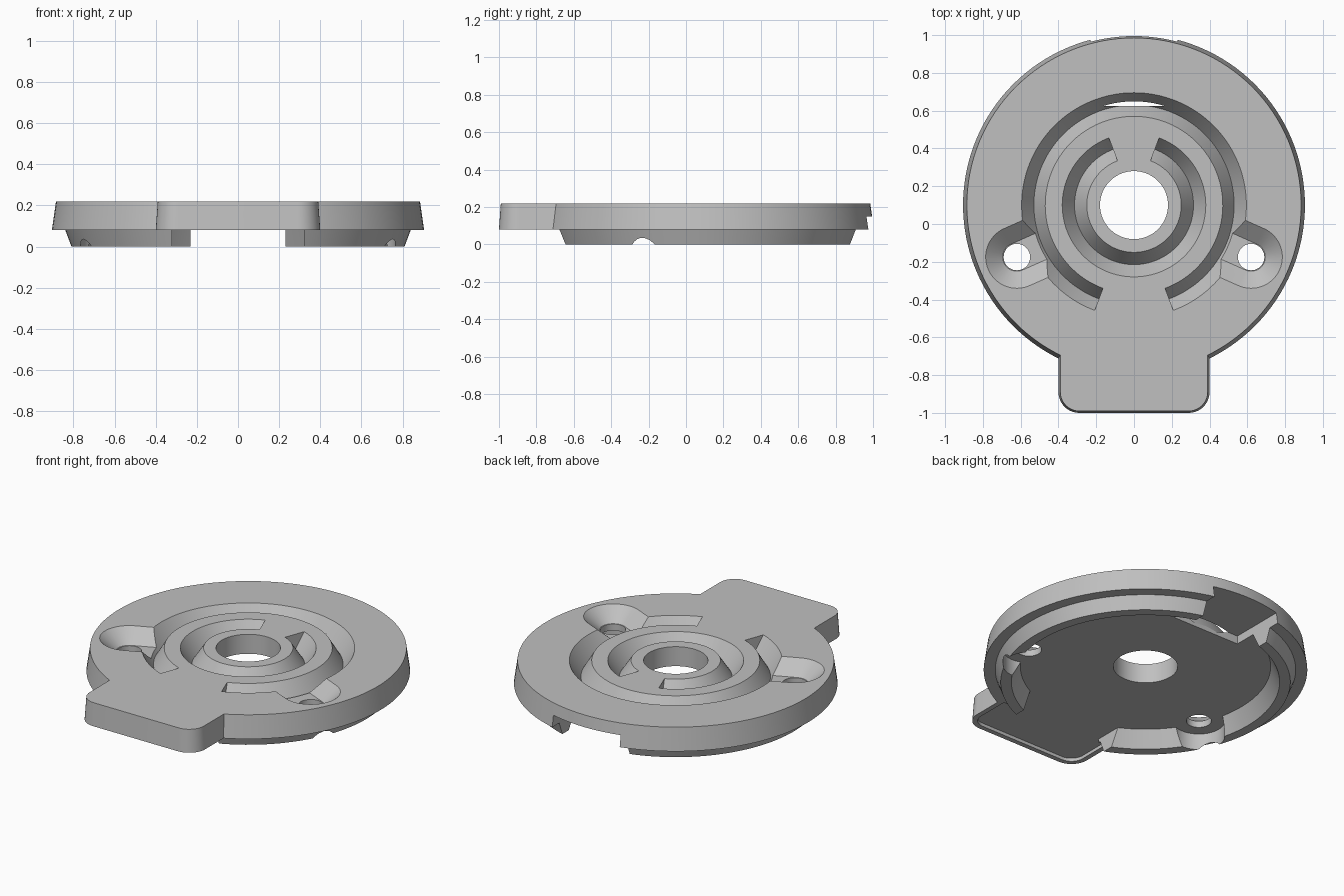
import bpy, bmesh
from math import sin, cos, pi, radians, atan2, hypot
from mathutils import Vector

cube = bpy.data.objects.get("Cube")
if cube:
    bpy.data.objects.remove(cube, do_unlink=True)

CY = 0.1          # centre of the round body on y
TOP = 0.22
FLOOR = 0.10      # underside of the plate

grey = bpy.data.materials.new("plain_grey")
grey.use_nodes = True
grey.diffuse_color = (0.53, 0.53, 0.53, 1)
grey.node_tree.nodes["Principled BSDF"].inputs["Base Color"].default_value = (0.53, 0.53, 0.53, 1)


def finish(name, bm):
    bmesh.ops.recalc_face_normals(bm, faces=bm.faces)
    mesh = bpy.data.meshes.new(name)
    bm.to_mesh(mesh)
    bm.free()
    mesh.materials.append(grey)
    ob = bpy.data.objects.new(name, mesh)
    bpy.context.collection.objects.link(ob)
    return ob


def lathe(name, profile, start=0.0, sweep=2 * pi, steps=128):
    """Turn a closed (radius, z) profile about the body axis, capping partial turns."""
    bm = bmesh.new()
    full = sweep > 2 * pi - 0.001
    rings = []
    for i in range(steps if full else steps + 1):
        a = start + sweep * i / steps
        rings.append([bm.verts.new((r * cos(a), CY + r * sin(a), z)) for r, z in profile])
    n = len(profile)
    for i in range(steps):
        a, b = rings[i], rings[(i + 1) % len(rings)]
        for j in range(n):
            k = (j + 1) % n
            bm.faces.new((a[j], a[k], b[k], b[j]))
    if not full:
        bm.faces.new(rings[0])
        bm.faces.new(rings[-1])
    return finish(name, bm)


def loft(name, low, high, z0, z1):
    """Solid between two matching outlines."""
    bm = bmesh.new()
    a = [bm.verts.new((x, y, z0)) for x, y in low]
    b = [bm.verts.new((x, y, z1)) for x, y in high]
    bm.faces.new(a)
    bm.faces.new(b)
    for i in range(len(a)):
        j = (i + 1) % len(a)
        bm.faces.new((a[i], a[j], b[j], b[i]))
    return finish(name, bm)


def circle(x, y, r, n=48):
    return [(x + r * cos(2 * pi * i / n), y + r * sin(2 * pi * i / n)) for i in range(n)]


def tab_outline(half, front, back, r):
    """Rectangle with its two front corners rounded."""
    pts = [(half, back), (-half, back)]
    for cx, first in ((-half + r, pi), (half - r, 1.5 * pi)):
        for i in range(11):
            a = first + pi / 2 * i / 10
            pts.append((cx + r * cos(a), front + r + r * sin(a)))
    return pts


def pocket_outline(x, y, r, reach):
    """Half circle round the screw hole with straight sides towards the body axis."""
    out = atan2(y - CY, x)
    pts = []
    for i in range(33):
        a = out - pi / 2 + pi * i / 32
        pts.append((x + r * cos(a), y + r * sin(a)))
    dx, dy = -cos(out) * reach, -sin(out) * reach
    return pts + [(pts[-1][0] + dx, pts[-1][1] + dy), (pts[0][0] + dx, pts[0][1] + dy)]


def box(name, lo, hi, round_top=0.0):
    bm = bmesh.new()
    bmesh.ops.create_cube(bm, size=1)
    for v in bm.verts:
        v.co = Vector([hi[i] if v.co[i] > 0 else lo[i] for i in range(3)])
    if round_top:
        edges = [e for e in bm.edges if all(v.co.z == hi[2] for v in e.verts)]
        bmesh.ops.bevel(bm, geom=edges, offset=round_top, segments=6, profile=0.5, affect='EDGES')
    return finish(name, bm)


def boolean(body, other, operation):
    mod = body.modifiers.new("bool", 'BOOLEAN')
    mod.operation, mod.solver, mod.object = operation, 'EXACT', other
    graph = bpy.context.evaluated_depsgraph_get()
    mesh = bpy.data.meshes.new_from_object(body.evaluated_get(graph))
    body.modifiers.clear()
    body.data = mesh
    bpy.data.objects.remove(other, do_unlink=True)


# Round body: plate with tapered rim and a lower locating ring
body = lathe("round_base_plate", [
    (0.18, TOP), (0.885, TOP), (0.905, 0.08), (0.84, 0.08),
    (0.81, 0), (0.75, 0), (0.70, FLOOR), (0.18, FLOOR)])

# Front tab
tab = loft("front_tab", tab_outline(0.40, -1.0, -0.55, 0.11),
           tab_outline(0.39, -0.99, -0.55, 0.10), 0.08, TOP)
boolean(body, tab, 'UNION')

# Hollow under the tab, and the gap in the ring behind it
cutters = [
    loft("tab_hollow", tab_outline(0.37, -0.97, -0.69, 0.08),
         tab_outline(0.37, -0.97, -0.69, 0.08), -0.1, FLOOR),
    box("ring_gap", (-0.32, -0.75, -0.1), (0.32, -0.45, FLOOR)),
    box("rear_notch", (-0.23, 0.625, -0.1), (0.23, 1.2, 0.15), 0.04),
]

# V-shaped grooves, the outer open at the front and the inner at the back
for label, r0, r1, r2, gap in (("outer", 0.47, 0.53, 0.595, -90), ("inner", 0.25, 0.315, 0.38, 90)):
    cutters.append(lathe(label + "_groove",
                         [(r0, TOP), (r1, 0.12), (r2, TOP), (r2, 0.3), (r0, 0.3)],
                         radians(gap + 20.5), radians(319), 112))

# Screw pockets, holes and the clearances below them
for side in (-1, 1):
    x, y = 0.62 * side, -0.175
    reach = hypot(x, y - CY) - 0.53
    cutters += [
        loft("screw_pocket", pocket_outline(x, y, 0.075, reach),
             pocket_outline(x, y, 0.188, reach), 0.14, 0.24),
        loft("screw_hole", circle(x, y, 0.07), circle(x, y, 0.07), -0.1, 0.3),
        loft("screw_clearance", circle(x, y, 0.145), circle(x, y, 0.145), -0.1, FLOOR),
    ]

for cutter in cutters:
    boolean(body, cutter, 'DIFFERENCE')

bpy.ops.object.select_all(action='DESELECT')
body.select_set(True)
bpy.context.view_layer.objects.active = body
bpy.ops.object.shade_smooth_by_angle(angle=radians(25))
